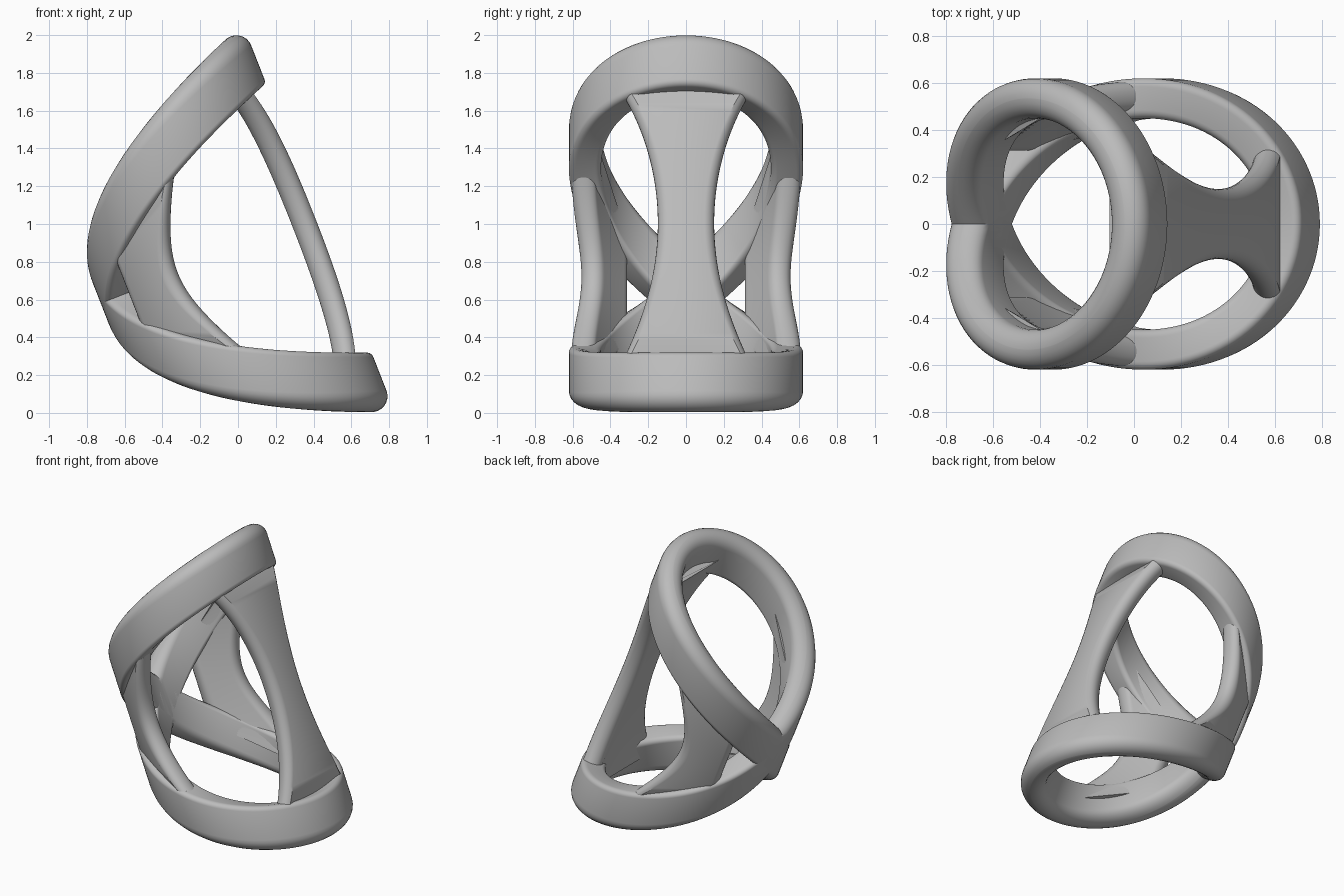
import bpy, bmesh
from math import sin, cos, pi, radians, sqrt

if "Cube" in bpy.data.objects:
    bpy.data.objects.remove(bpy.data.objects["Cube"])

TILT = radians(21.4)      # lean of the tube axis
AXIS_OFF = 0.155          # sideways offset of the axis
MID = 0.805               # height along the axis where the bands cross
RISE = 0.91               # how far each band climbs from the crossing
R_IN, R_OUT = 0.45, 0.62

grey = bpy.data.materials.new("plain grey")
grey.use_nodes = True
grey.diffuse_color = (0.5, 0.5, 0.5, 1)
grey.node_tree.nodes["Principled BSDF"].inputs["Base Color"].default_value = (0.5, 0.5, 0.5, 1)


def on_tube(theta, u, r):
    """Tube coordinates (angle, height along axis, radius) to world."""
    v = AXIS_OFF + r * cos(theta)
    return (v * cos(TILT) - u * sin(TILT), r * sin(theta),
            v * sin(TILT) + u * cos(TILT))


def rounded_section(lo, hi, r0, r1, round_lo, round_hi, steps=6):
    """Rounded rectangle as (offset, radius) pairs."""
    corners = [(hi - round_hi, r1 - round_hi, round_hi, 0),
               (lo + round_lo, r1 - round_lo, round_lo, 1),
               (lo + round_lo, r0 + round_lo, round_lo, 2),
               (hi - round_hi, r0 + round_hi, round_hi, 3)]
    pts = []
    for a, r, rad, q in corners:
        for i in range(steps + 1):
            w = (q + i / steps) * pi / 2
            pts.append((a + rad * cos(w), r + rad * sin(w)))
    return pts


def loft(name, rings, closed):
    bm = bmesh.new()
    rows = [[bm.verts.new(p) for p in ring] for ring in rings]
    n = len(rows[0])
    pairs = list(zip(rows, rows[1:]))
    if closed:
        pairs.append((rows[-1], rows[0]))
    else:
        bm.faces.new(rows[0])
        bm.faces.new(rows[-1])
    for a, b in pairs:
        for i in range(n):
            j = (i + 1) % n
            bm.faces.new((a[i], a[j], b[j], b[i]))
    bmesh.ops.recalc_face_normals(bm, faces=bm.faces)
    mesh = bpy.data.meshes.new(name)
    bm.to_mesh(mesh)
    bm.free()
    mesh.materials.append(grey)
    obj = bpy.data.objects.new(name, mesh)
    bpy.context.collection.objects.link(obj)
    bpy.ops.object.select_all(action='DESELECT')
    obj.select_set(True)
    bpy.context.view_layer.objects.active = obj
    bpy.ops.object.shade_smooth_by_angle(angle=radians(32))


def band(name, side):
    """Closed loop whose ends dip to the crossing point at the back."""
    rings, count = [], 120
    for k in range(count):
        th = -pi + 2 * pi * k / count
        grow = sqrt(1 + (0.85 * sin(th / 2)) ** 2)
        sec = rounded_section(-0.155, 0.155 * grow, R_IN, R_OUT, 0.035, 0.084)
        rings.append([on_tube(th, MID + side * (RISE * cos(th / 2) + a), r)
                      for a, r in sec])
    loft(name, rings, True)


def strut(name, edges, side=1, count=48):
    """Curved web between the bands; edges(t) gives its angles in degrees."""
    rings, mean_r = [], 0.55
    for k in range(count + 1):
        t = -1 + 2 * k / count
        lo, hi = (radians(e) * mean_r for e in edges(t))
        sec = rounded_section(lo, hi, 0.48, 0.61, 0.06, 0.06)
        ring = []
        for a, r in sec:
            th = a / mean_r
            ring.append(on_tube(side * th, MID + t * RISE * cos(th / 2), r))
        rings.append(ring)
    loft(name, rings, False)


# Two looping bands
band("upper_band", 1)
band("lower_band", -1)

# Hourglass column and the pair of side struts
strut("column", lambda t: (-15.5 - 27 * t * t, 15.5 + 27 * t * t))
for label, s in (("front_strut", -1), ("back_strut", 1)):
    strut(label, lambda t: (110 - 32 * t * t, 143), s)
